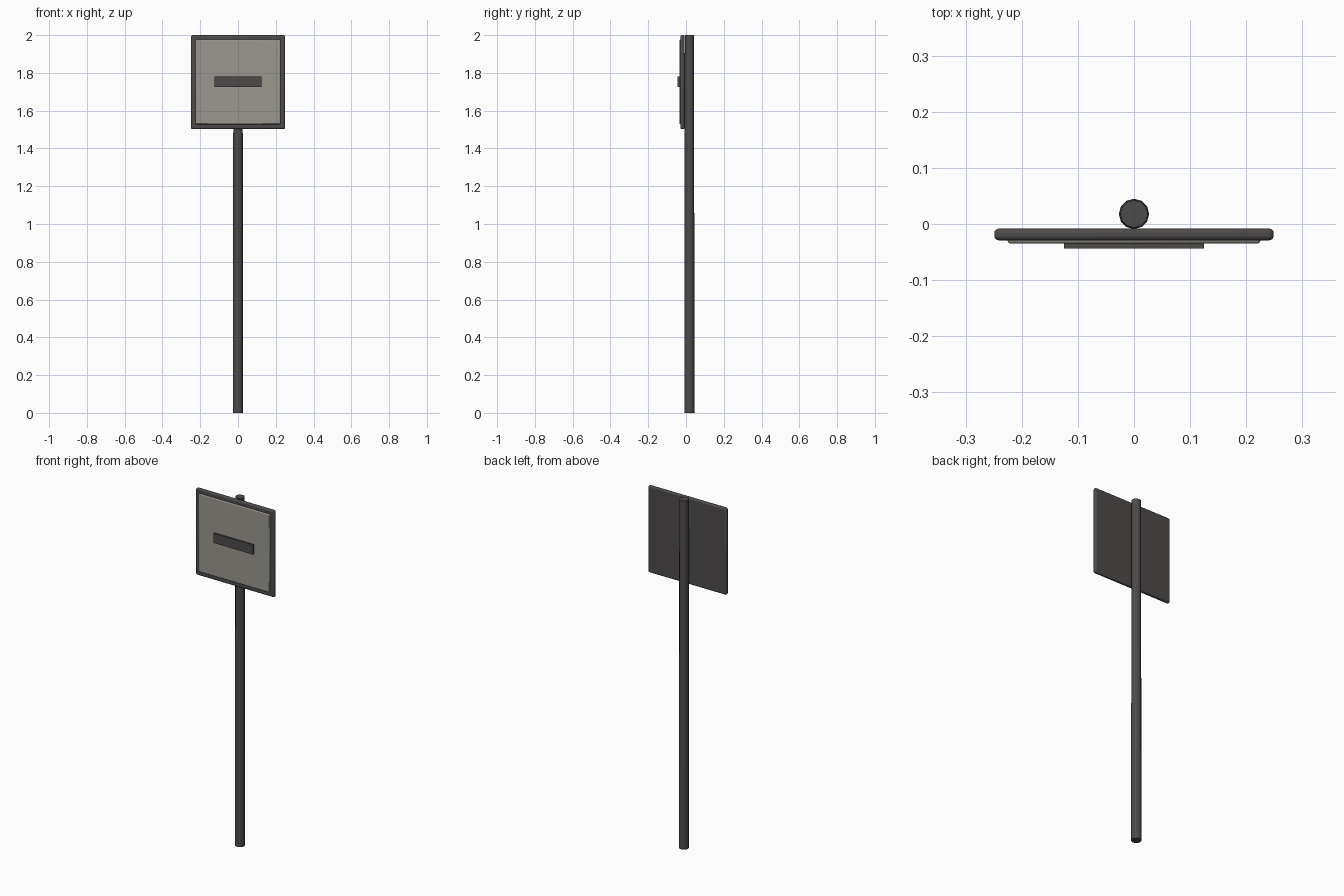
import bpy
import math

if "Cube" in bpy.data.objects:
    bpy.data.objects.remove(bpy.data.objects["Cube"])


def material(name, rgb):
    m = bpy.data.materials.new(name)
    m.diffuse_color = (*rgb, 1.0)
    m.use_nodes = True
    m.node_tree.nodes["Principled BSDF"].inputs["Base Color"].default_value = m.diffuse_color
    return m


dark = material("dark_grey", (0.075, 0.068, 0.068))
light = material("light_grey", (0.32, 0.31, 0.275))


def plate(name, x, y0, y1, z0, z1, mat, bevel=0.0, segments=2):
    """Upright slab centred on x = 0, with optional rounded edges."""
    bpy.ops.mesh.primitive_cube_add(size=1, location=(0, (y0 + y1) / 2, (z0 + z1) / 2))
    ob = bpy.context.object
    ob.name = name
    ob.scale = (2 * x, y1 - y0, z1 - z0)
    bpy.ops.object.transform_apply(location=False, rotation=False, scale=True)
    ob.data.materials.append(mat)
    if bevel:
        mod = ob.modifiers.new("rounded_edges", 'BEVEL')
        mod.width = bevel
        mod.segments = segments
        bpy.ops.object.shade_smooth_by_angle(angle=math.radians(40))
    return ob


# Slightly tapered post
bpy.ops.mesh.primitive_cone_add(vertices=12, radius1=0.027, radius2=0.0245,
                                depth=2.0, location=(0, 0.018, 1.0))
post = bpy.context.object
post.name = "post"
post.data.materials.append(dark)
bpy.ops.object.shade_smooth_by_angle(angle=math.radians(40))

# Sign board, raised face panel and horizontal bar
plate("sign_board", 0.249, -0.029, -0.008, 1.503, 2.0, dark, 0.008, 3)
plate("face_panel", 0.225, -0.035, -0.022, 1.528, 1.976, light, 0.005)
plate("face_bar", 0.125, -0.044, -0.033, 1.724, 1.78, dark)
